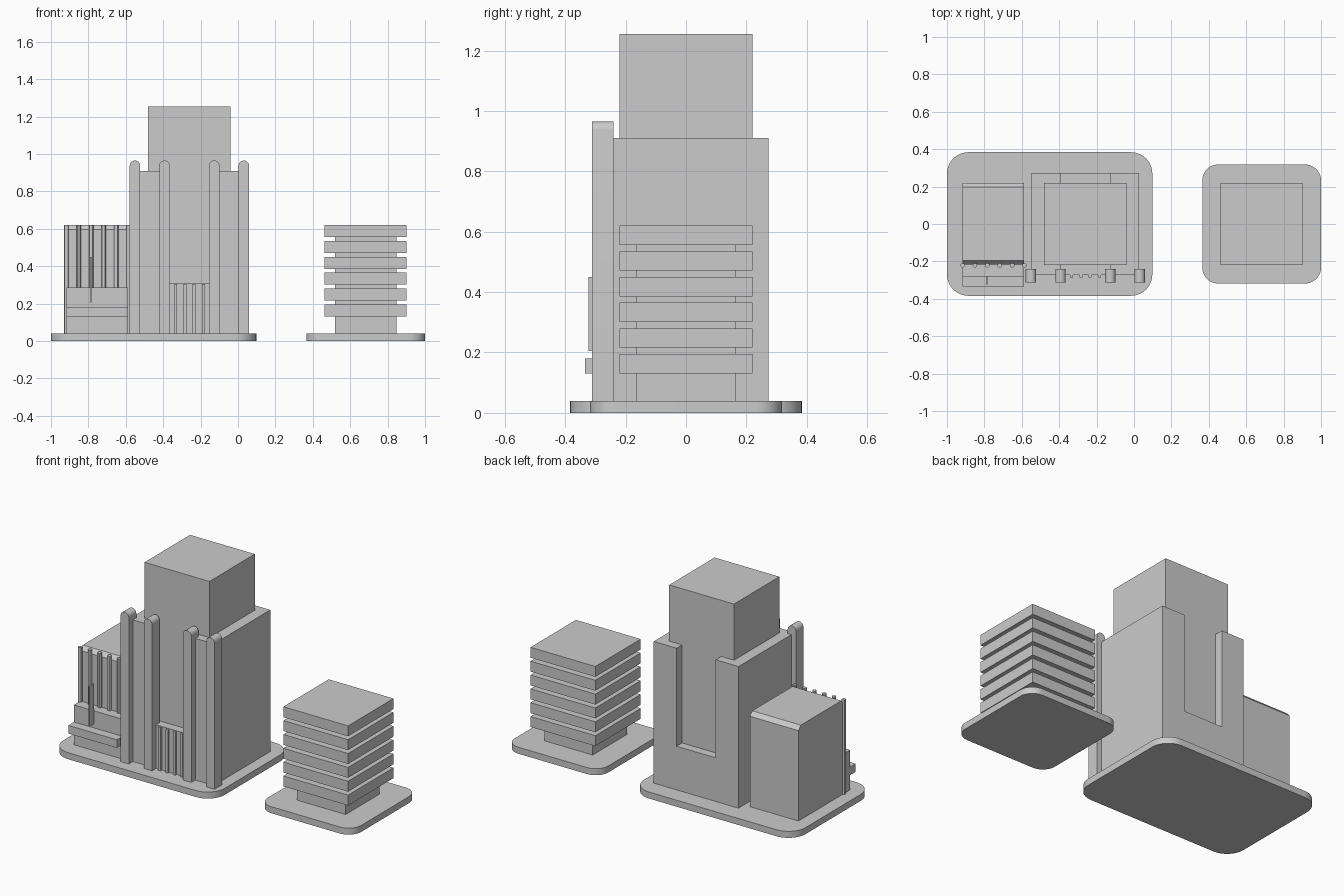
import bpy, bmesh, math

if "Cube" in bpy.data.objects:
    bpy.data.objects.remove(bpy.data.objects["Cube"])


def prism(name, pts, axis, a, b, smooth=False):
    """Extrude a 2D outline along an axis: x uses (y,z), y uses (x,z), z uses (x,y)."""
    def place(p, t):
        return {'x': (t, p[0], p[1]), 'y': (p[0], t, p[1]), 'z': (p[0], p[1], t)}[axis]
    bm = bmesh.new()
    lo = [bm.verts.new(place(p, a)) for p in pts]
    hi = [bm.verts.new(place(p, b)) for p in pts]
    n = len(pts)
    bm.faces.new(lo)
    bm.faces.new(hi)
    for i in range(n):
        j = (i + 1) % n
        bm.faces.new((lo[i], lo[j], hi[j], hi[i]))
    bmesh.ops.recalc_face_normals(bm, faces=bm.faces)
    me = bpy.data.meshes.new(name)
    bm.to_mesh(me)
    bm.free()
    ob = bpy.data.objects.new(name, me)
    bpy.context.collection.objects.link(ob)
    if smooth:
        bpy.ops.object.select_all(action='DESELECT')
        ob.select_set(True)
        bpy.context.view_layer.objects.active = ob
        bpy.ops.object.shade_smooth_by_angle(angle=math.radians(30))
    return ob


def box(name, x0, x1, y0, y1, z0, z1):
    return prism(name, [(x0, y0), (x1, y0), (x1, y1), (x0, y1)], 'z', z0, z1)


def arc(cx, cy, r, start, end, n):
    return [(cx + r * math.cos(math.radians(start + (end - start) * i / n)),
             cy + r * math.sin(math.radians(start + (end - start) * i / n)))
            for i in range(n + 1)]


def rounded_slab(name, x0, x1, y0, y1, r):
    pts = (arc(x1 - r, y1 - r, r, 0, 90, 10) + arc(x0 + r, y1 - r, r, 90, 180, 10)
           + arc(x0 + r, y0 + r, r, 180, 270, 10) + arc(x1 - r, y0 + r, r, 270, 360, 10))
    return prism(name, pts, 'z', 0, BASE, True)


BASE = 0.04

# Base plates
rounded_slab("main_base", -1.0, 0.098, -0.384, 0.384, 0.115)
rounded_slab("small_base", 0.365, 1.0, -0.318, 0.318, 0.085)

# Small office tower: core with stacked floor slabs
box("office_core", 0.518, 0.847, -0.165, 0.165, BASE, 0.6)
for i in range(6):
    z = 0.131 + 0.085 * i
    box(f"office_floor_{i + 1}", 0.462, 0.902, -0.22, 0.22, z, z + 0.064)

# Main tower: tall core inside a U-shaped block, open above the entrance
CX = -0.26
box("tower_core", CX - 0.22, CX + 0.22, -0.22, 0.22, BASE, 1.255)
w, s, top, sill = 0.288, 0.133, 0.91, 0.308
prism("tower_block", [(CX - w, BASE), (CX + w, BASE), (CX + w, top), (CX + s, top),
                      (CX + s, sill), (CX - s, sill), (CX - s, top), (CX - w, top)],
      'y', -0.273, 0.273)

# Round-topped front fins
for i, d in enumerate((-0.291, -0.133, 0.133, 0.291)):
    x, r = CX + d, 0.028
    prism(f"front_fin_{i + 1}",
          [(x - r, BASE), (x + r, BASE)] + arc(x, 0.965 - r, r, 0, 180, 12),
          'y', -0.312, -0.24, True)

# Entrance mullions
for i in range(4):
    x = -0.334 + 0.05 * i
    box(f"entrance_mullion_{i + 1}", x - 0.008, x + 0.008, -0.286, -0.265, BASE, 0.306)

# Left hall with bevelled roof edges
prism("hall_body", [(-0.217, BASE), (0.22, BASE), (0.22, 0.595), (0.197, 0.62),
                    (-0.195, 0.62), (-0.217, 0.595)], 'x', -0.918, -0.588)
for i in range(6):
    x = -0.917 + 0.0664 * i
    prism(f"hall_rib_{i + 1}", arc(x, -0.221, 0.012, 0, 330, 11), 'z', BASE, 0.62, True)

# Podium, canopy and upright blade in front of the hall
box("podium", -0.918, -0.588, -0.28, -0.21, BASE, 0.285)
box("canopy", -0.918, -0.588, -0.335, -0.27, 0.13, 0.18)
box("upright_blade", -0.791, -0.783, -0.323, -0.278, 0.205, 0.45)
